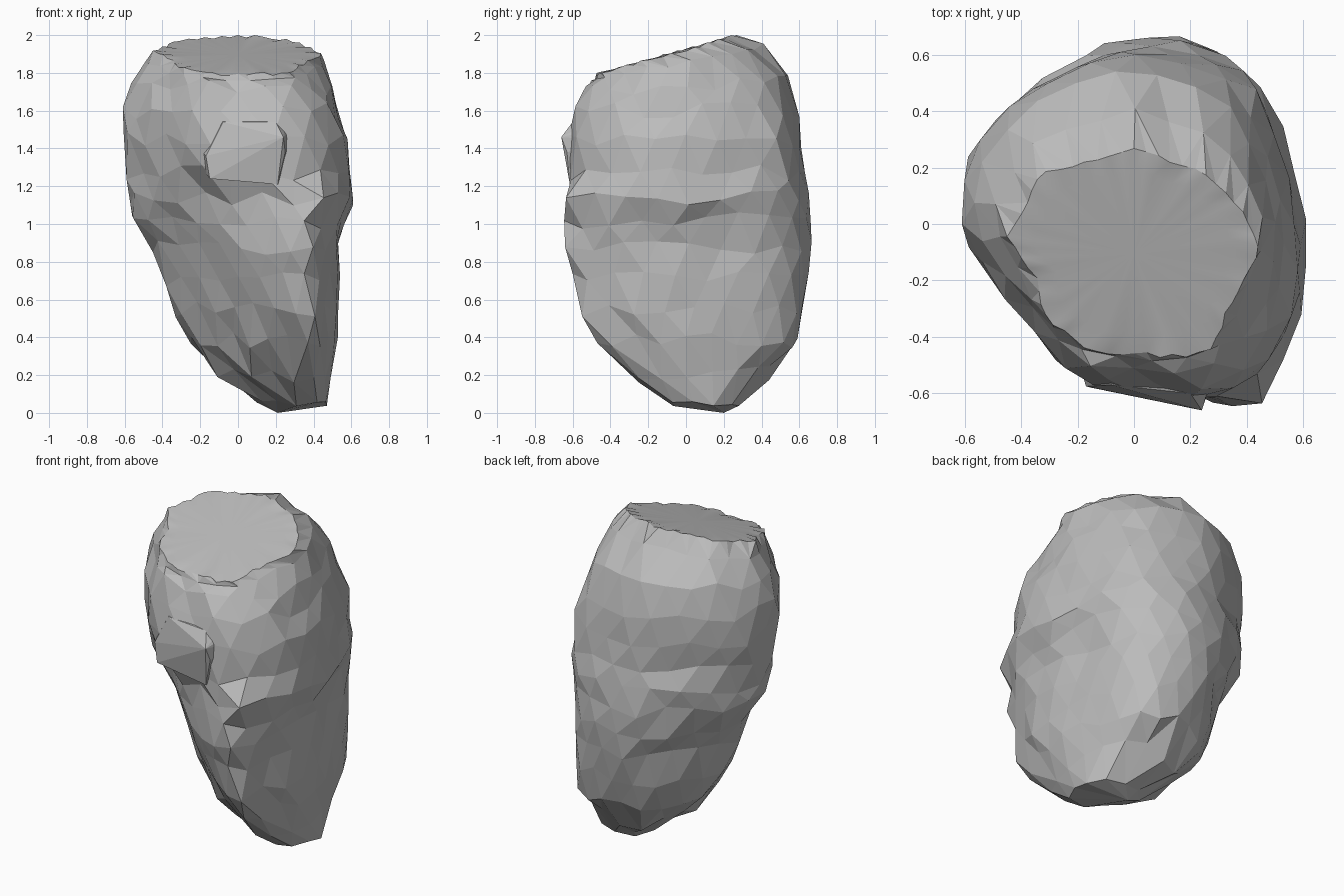
import bpy, bmesh, random
from mathutils import Vector

random.seed(11)
if "Cube" in bpy.data.objects:
    bpy.data.objects.remove(bpy.data.objects["Cube"], do_unlink=True)

stone = bpy.data.materials.new("stone_grey")
stone.use_nodes = True
stone.diffuse_color = (0.5, 0.5, 0.5, 1)
stone.node_tree.nodes["Principled BSDF"].inputs["Base Color"].default_value = (0.5, 0.5, 0.5, 1)

# Plan outlines, clockwise from the back: lower, middle, upper body and cut top
BACK = [(.05, .66), (.2, .65), (.4, .56), (.5, .4), (.6, -.08), (.57, -.32)]
SIDE = [(-.61, -.02), (-.585, .25), (-.53, .36), (-.35, .52), (-.1, .65)]
LOWER = BACK + [(.42, -.64), (.24, -.59), (-.05, -.46), (-.37, -.22)] + SIDE
MIDDLE = BACK + [(.42, -.64), (.24, -.6), (-.05, -.5), (-.43, -.25)] + SIDE
UPPER = BACK + [(.42, -.55), (.24, -.62), (-.18, -.56), (-.43, -.26)] + SIDE
TOP = [(0, .27), (.25, .18), (.4, .03), (.45, -.1), (.37, -.22), (.28, -.44), (.18, -.47),
       (-.15, -.46), (-.32, -.33), (-.34, -.2), (-.45, -.05), (-.4, .05), (-.33, .18), (-.13, .23)]

# Outline, height, left, right, front, back, blend towards top outline, tilt
RINGS = [
    (LOWER, .05, .1, .47, -.07, .28, .5, 0),
    (LOWER, .2, -.12, .49, -.25, .44, .3, 0),
    (LOWER, .38, -.25, .53, -.47, .59, .1, 0),
    (LOWER, .55, -.33, .53, -.55, .62, 0, 0),
    (LOWER, .71, -.38, .54, -.6, .65, 0, 0),
    (LOWER, .87, -.45, .53, -.64, .665, 0, 0),
    (LOWER, 1.02, -.56, .56, -.645, .66, 0, 0),
    (MIDDLE, 1.14, -.57, .61, -.635, .65, 0, 0),
    (UPPER, 1.27, -.59, .59, -.61, .63, 0, 0),
    (UPPER, 1.44, -.605, .58, -.62, .61, .08, 0),
    (UPPER, 1.6, -.61, .53, -.585, .6, .15, 0),
    (UPPER, 1.74, -.565, .5, -.53, .54, .25, .04),
    (UPPER, 1.86, -.49, .455, -.485, .41, .75, .2),
]


def resample(loop, count, shift):
    """Evenly spaced points along a closed outline."""
    pts = [Vector(p) for p in loop]
    ends = pts[1:] + pts[:1]
    lengths = [(b - a).length for a, b in zip(pts, ends)]
    out = []
    for i in range(count):
        d = (i + shift) / count * sum(lengths)
        for a, b, size in zip(pts, ends, lengths):
            if d <= size:
                out.append(a.lerp(b, d / size))
                break
            d -= size
    return out


def fit(pts, x0, x1, y0, y1):
    """Stretch points to the given plan extents."""
    xs, ys = [p.x for p in pts], [p.y for p in pts]
    return [Vector((x0 + (p.x - min(xs)) / (max(xs) - min(xs)) * (x1 - x0),
                    y0 + (p.y - min(ys)) / (max(ys) - min(ys)) * (y1 - y0))) for p in pts]


def bridge(bm, low, high, low_shift, high_shift):
    """Triangle strip between two closed rings of any size."""
    n, m, i, j = len(low), len(high), 0, 0
    faces = []
    while i < n or j < m:
        if j >= m or (i < n and (i + 1 + low_shift) / n <= (j + 1 + high_shift) / m):
            corners = low[i % n], high[j % m], low[(i + 1) % n]
            i += 1
        else:
            corners = low[i % n], high[j % m], high[(j + 1) % m]
            j += 1
        faces.append(bm.faces.new(corners))
    return faces


def finish(bm, name):
    bmesh.ops.recalc_face_normals(bm, faces=bm.faces)
    mesh = bpy.data.meshes.new(name)
    bm.to_mesh(mesh)
    bm.free()
    mesh.materials.append(stone)
    obj = bpy.data.objects.new(name, mesh)
    bpy.context.collection.objects.link(obj)


# Faceted rock body
bm = bmesh.new()
previous = None
for k, (outline, z, x0, x1, y0, y1, blend, tilt) in enumerate(RINGS):
    count = 10 if k == 0 else 16 if k == 1 else 23
    shift = .5 * (k % 2)
    plan = [a.lerp(b, blend) for a, b in
            zip(resample(outline, count, shift), resample(TOP, count, shift))]
    plan = [p * random.uniform(.97, 1.015) for p in plan]
    wobble = .015 if k in (0, len(RINGS) - 1) else .045
    ring = [bm.verts.new((p.x, p.y, z + tilt * p.y + random.uniform(-wobble, wobble)))
            for p in fit(plan, x0, x1, y0, y1)]
    if previous:
        bridge(bm, previous[0], ring, previous[1], shift)
    else:
        tip = bm.verts.new((.21, .2, 0))
        for a, b in zip(ring, ring[1:] + ring[:1]):
            bm.faces.new((a, b, tip))
    previous = ring, shift

# Ragged rim and slanted, gently rippled cut top
rim, inner = [], []
for p in resample(TOP, 56, 0):
    p = p * random.uniform(.975, 1.015)
    z = min(2, 1.925 + .28 * p.y + random.uniform(-.01, .008))
    rim.append(bm.verts.new((p.x, p.y, z)))
    inner.append(bm.verts.new((p.x * .8, p.y * .8 - .02, 1.92 + .22 * p.y)))
bridge(bm, previous[0], rim, previous[1], 0)
cap = bridge(bm, rim, inner, 0, 0)
cap += bmesh.ops.poke(bm, faces=[bm.faces.new(inner)])["faces"]
for face in cap:
    face.smooth = True
for edge in {e for v in rim for e in v.link_edges}:
    edge.smooth = sum(f.smooth for f in edge.link_faces) != 1
finish(bm, "rock_body")

# Knob on the front, flush at the top and overhanging below
bm = bmesh.new()
front = [(-.17, -.575, 1.36), (-.08, -.57, 1.54), (.2, -.6, 1.54), (.24, -.66, 1.46),
         (.25, -.63, 1.38), (.21, -.615, 1.21), (-.15, -.58, 1.24)]
for x, y, z in front:
    bm.verts.new((x, y, z))
    bm.verts.new((x * 1.3, -.4, z + .06))
bmesh.ops.convex_hull(bm, input=bm.verts)
finish(bm, "front_knob")
